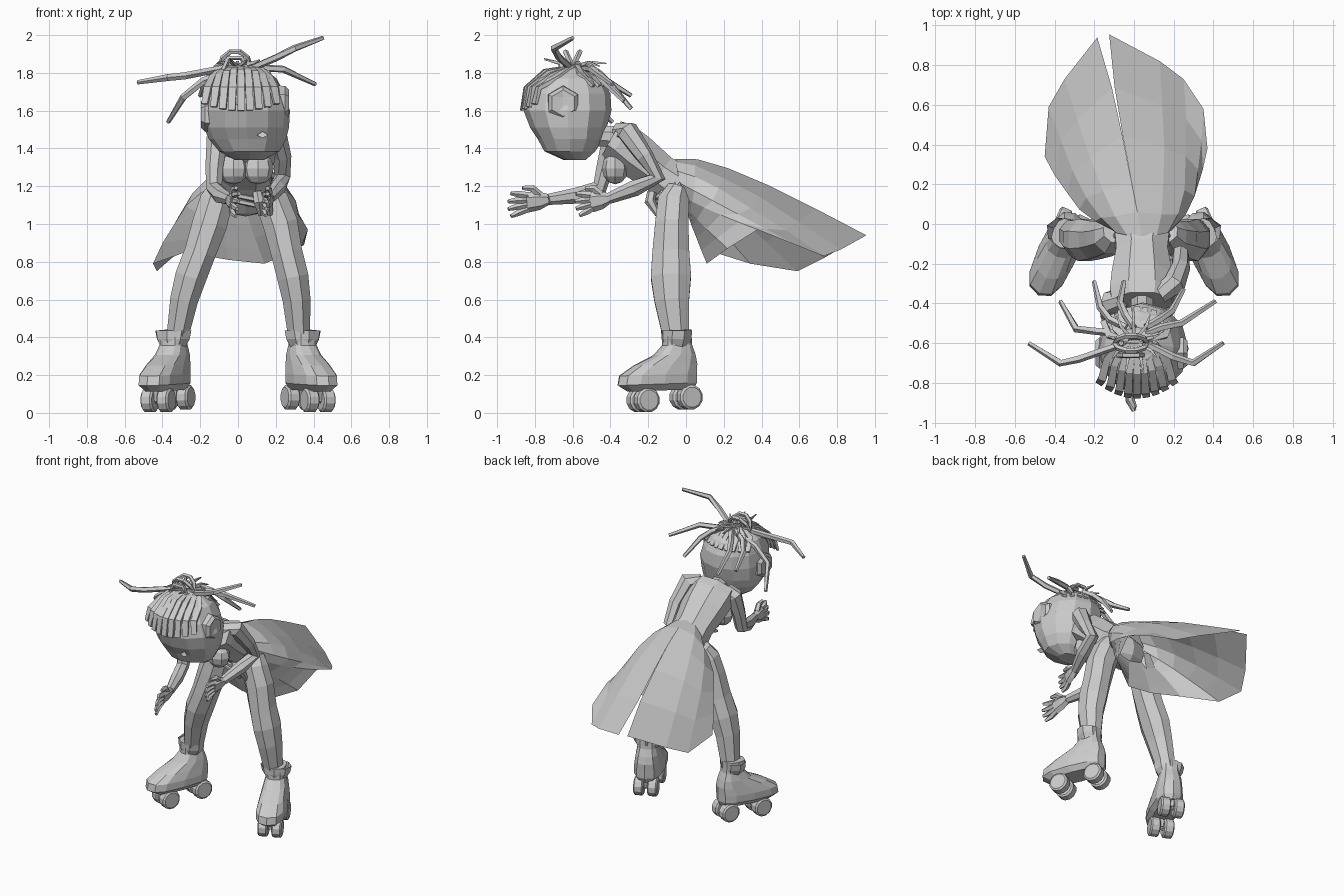
import bpy, math, random
from mathutils import Vector as V

random.seed(4)
if "Cube" in bpy.data.objects:
    bpy.data.objects.remove(bpy.data.objects["Cube"])

grey = bpy.data.materials.new("plain grey")
grey.use_nodes = True
grey.diffuse_color = (0.6, 0.6, 0.6, 1)
grey.node_tree.nodes["Principled BSDF"].inputs["Base Color"].default_value = (0.6, 0.6, 0.6, 1)


def build(name, verts, faces):
    me = bpy.data.meshes.new(name)
    me.from_pydata([tuple(v) for v in verts], [], faces)
    me.materials.append(grey)
    ob = bpy.data.objects.new(name, me)
    bpy.context.collection.objects.link(ob)
    return ob


def loft(name, rings, caps=True, closed=True):
    """Skin a list of equal-length point rings."""
    n = len(rings[0])
    verts = [p for r in rings for p in r]
    faces = []
    for k in range(len(rings) - 1):
        for i in range(n if closed else n - 1):
            j = (i + 1) % n
            faces.append((k * n + i, k * n + j, k * n + n + j, k * n + n + i))
    if caps:
        faces += [tuple(range(n))[::-1], tuple(range(len(verts) - n, len(verts)))]
    return build(name, verts, faces)


def tube(name, pts, radii, sides=6, hint=(0, 0, 1), caps=True):
    """Sweep an elliptical section along a path; radii are numbers or (side, up)."""
    pts = [V(p) for p in pts]
    rings = []
    for k, p in enumerate(pts):
        t = (pts[min(k + 1, len(pts) - 1)] - pts[max(k - 1, 0)]).normalized()
        side = t.cross(V(hint)).normalized()
        up = side.cross(t)
        r = radii[k] if isinstance(radii, list) else radii
        a, b = r if isinstance(r, tuple) else (r, r)
        rings.append([p + side * a * math.cos(s) + up * b * math.sin(s)
                      for s in (math.tau * (i + 0.5) / sides for i in range(sides))])
    return loft(name, rings, caps)


def ball(name, loc, scale, seg=8, rings=6):
    bpy.ops.mesh.primitive_uv_sphere_add(segments=seg, ring_count=rings, location=loc)
    ob = bpy.context.object
    ob.name, ob.scale = name, scale
    ob.data.materials.append(grey)
    return ob


def blunt(v):
    """Square off a circle coordinate."""
    return math.copysign(abs(v) ** .75, v)


# Head: stacked rings of (height, front, back, half width, centre)
head = [(1.34, -.65, -.53, .08, .06), (1.385, -.75, -.48, .16, .06), (1.45, -.785, -.44, .205, .05),
        (1.51, -.825, -.42, .225, .045), (1.60, -.86, -.395, .23, .045), (1.69, -.855, -.40, .21, .035),
        (1.77, -.80, -.44, .175, .025), (1.83, -.69, -.52, .10, .015)]
loft("head", [[V((x + w * math.cos(a), (f + b) / 2 + (b - f) / 2 * math.sin(a), z))
               for a in (math.tau * i / 12 for i in range(12))] for z, f, b, w, x in head])
tube("neck", [(.04, -.54, 1.47), (.04, -.34, 1.46)], .06, 8)
build("mouth_piece", [(.10, -.81, 1.47), (.13, -.81, 1.455), (.16, -.81, 1.47), (.13, -.80, 1.49)],
      [(0, 1, 2, 3)])

# Ear pieces, set nearly flush with the head
for s, x, z, name in ((1, .24, 1.64, "left_ear_piece"), (-1, -.165, 1.58, "right_ear_piece")):
    tube(name, [(x - s * .04, -.65, z), (x + s * .01, -.65, z), (x + s * .03, -.65, z),
                (x + s * .015, -.65, z)], [.095, .09, .07, .055], 6)

# Hair bands over the front and back of the head
for i in range(9):
    u = (i - 4) / 4
    bow = .07 * u * u
    x = .015
    tube("fringe_strip", [(x + .09 * u, -.60, 1.835), (x + .15 * u, -.75 + bow, 1.81 - bow / 2),
                          (x + .175 * u, -.85 + bow, 1.72), (x + .19 * u, -.872 + bow, 1.60 + bow / 2)],
         [(.018, .012), (.025, .016), (.029, .016), (.026, .01)], 4)
    tube("back_strip", [(x + .07 * u, -.58, 1.84), (x + .14 * u, -.49 - bow, 1.80),
                        (x + .17 * u, -.42 - bow, 1.73)], [(.018, .012), (.024, .014), (.02, .01)], 4)

# Long bent feelers and short back strands
feelers = [[(-.05, -.60, 1.83), (-.28, -.68, 1.785), (-.37, -.70, 1.775), (-.53, -.60, 1.75)],
           [(.06, -.60, 1.82), (.20, -.67, 1.88), (.30, -.70, 1.93), (.45, -.60, 1.985)],
           [(.06, -.55, 1.82), (.14, -.52, 1.825), (.24, -.50, 1.82), (.41, -.39, 1.74)],
           [(-.06, -.55, 1.80), (-.18, -.54, 1.76), (-.29, -.53, 1.67), (-.37, -.39, 1.54)],
           [(-.04, -.52, 1.84), (-.12, -.48, 1.81), (-.17, -.42, 1.76), (-.20, -.29, 1.68)],
           [(.0, -.52, 1.84), (-.04, -.46, 1.80), (-.07, -.40, 1.74), (-.05, -.29, 1.61)],
           [(.06, -.52, 1.84), (.13, -.48, 1.81), (.19, -.44, 1.76), (.25, -.33, 1.65)]]
for f in feelers:
    tube("hair_feeler", f, [.018, .02, .019, .012], 5)

# Looped knot on the crown, with small spikes around it
for tilt in (-.5, .5):
    arc = [(-.015 + .08 * math.cos(a), -.60 + tilt * .08 * math.sin(a), 1.83 + .085 * math.sin(a))
           for a in (math.pi * k / 5 for k in range(6))]
    tube("hair_loop", arc, .015, 5, (0, 1, 0))
tube("hair_loop_front", [(-.08, -.66, 1.81), (-.05, -.66, 1.88), (.02, -.66, 1.88), (.05, -.66, 1.81)],
     .015, 5, (0, 1, 0))
for k in range(9):
    a = math.tau * k / 9 + .2
    c, s = math.cos(a), math.sin(a)
    tube("hair_spike", [(.03 * c, -.59 + .03 * s, 1.84), (.10 * c, -.59 + .10 * s, 1.855),
                        (.13 * c, -.59 + .17 * s, 1.85 + random.uniform(-.02, .03))],
         [.012, .011, .004], 4)

# Torso leaning forward, chest and hips
tube("torso", [(.04, -.395, 1.455), (.04, -.35, 1.43), (.04, -.27, 1.365), (.04, -.14, 1.265), (.04, -.05, 1.20)],
     [(.165, .11), (.175, .125), (.165, .13), (.14, .115), (.15, .13)], 8)
for s in (-1, 1):
    ball("breast", (.04 + s * .065, -.375, 1.295), (.085, .07, .085))
ball("hips", (.04, -.06, 1.16), (.16, .11, .12))

# Belt with a hanging pouch
for k in range(2):
    tube("belt_strap", [(-.07, -.10, 1.18 - .03 * k), (.0, -.17, 1.15 - .03 * k), (.09, -.18, 1.13 - .03 * k),
                        (.18, -.10, 1.17 - .03 * k)], .015, 5)
for x in (.10, .15):
    tube("belt_pouch", [(x, -.18, 1.17), (x + .01, -.19, 1.12), (x + .02, -.15, 1.05)], [.025, .03, .015],
         6, (0, 1, 0))

# Skirt: waist ring flowing to a trailing hem, slit at the back
hem = [(-.125, .955, .94), (.13, .82, .865), (.25, .73, .83), (.35, .58, .89), (.37, .38, .97),
       (.33, .22, .87), (.14, .11, .79), (-.05, .11, .81), (-.28, .15, .85), (-.45, .34, .79),
       (-.43, .59, .75), (-.35, .73, .82), (-.185, .94, .94)]
seam_tip = V((-.155, .95, .94))
rings = []
for t in (0, .12, .28, .5, .74, 1):
    ring = []
    for i, h in enumerate(hem):
        a = math.tau * i / (len(hem) - 1)
        edge = i in (0, len(hem) - 1)
        waist = V((.04 + .15 * math.sin(a), -.03 - .03 * math.cos(a), 1.215 + .13 * math.cos(a)))
        end = seam_tip.lerp(V(h), t ** 4) if edge else V(h)
        puff = math.sin(math.pi * t ** .65) * (.065 + (0 if edge else random.uniform(-.01, .01)))
        ring.append(waist.lerp(end, t) + puff * V((math.sin(a), 0, max(math.cos(a), -.2))))
    rings.append(ring)
loft("skirt", rings, caps=False, closed=False)


def hand(side, wrist, tip, spread):
    """Flat palm, four splayed fingers and a thumb."""
    w, t, sp = V(wrist), V(tip), V(spread)
    d = t - w
    nrm = d.cross(sp).normalized()
    knuckle = w + d * .52
    tube(side + "_palm", [w, w + d * .22, knuckle], [(.028, .03), (.028, .05), (.02, .056)], 6, sp)
    for k in range(4):
        u = (k - 1.5) / 1.5
        base = knuckle + sp * u * .036 - d * .04
        end = t + sp * u * .06 - d * .10 * abs(u) - nrm * .01
        tube(side + "_finger", [base, base.lerp(end, .55) + nrm * .008, end], [.018, .018, .011], 5)
    b = w + d * .2 + sp * .03
    tube(side + "_thumb", [b, b + d * .18 + sp * .04, b + d * .42 + sp * .05], [.02, .019, .011], 5)


# Arms: left bent across the body, right reaching forward
arms = {"left": [(.13, -.35, 1.49), (.20, -.31, 1.49), (.235, -.22, 1.36), (.235, -.15, 1.25),
                 (.21, -.27, 1.19), (.165, -.41, 1.135)],
        "right": [(-.06, -.38, 1.47), (-.11, -.39, 1.44), (-.125, -.43, 1.30), (-.125, -.46, 1.19),
                  (-.09, -.58, 1.15), (-.04, -.73, 1.13)]}
for side, path in arms.items():
    tube(side + "_arm", path, [.05, .06, .048, .044, .044, .03], 7, (1, 0, .2))
hand("left", arms["left"][-1], (.14, -.59, 1.10), (.08, -.15, .95))
hand("right", arms["right"][-1], (-.01, -.95, 1.10), (.15, 0, 1))

# Legs, boots and wheels
boot = [(.115, -.045, .34, .07), (.15, -.06, .395, .10), (.20, -.06, .385, .10), (.25, -.06, .30, .09),
        (.30, -.045, .18, .08), (.35, -.025, .13, .068), (.43, -.02, .13, .068)]
for s, side, top in ((1, "left", .16), (-1, "right", .095)):
    mid = (.225, .29, .31) if s > 0 else (.15, .25, .285)
    path = [(s * top, -.04, 1.19), (s * (top + .02), -.065, 1.12), (s * mid[0], -.075, 1.0),
            (s * (mid[0] + mid[1]) / 2, -.08, .85), (s * mid[1], -.08, .72), (s * mid[2], -.075, .60),
            (s * .325, -.05, .38)]
    tube(side + "_leg", path, [(.065, .06), (.095, .09), (.10, .095), (.09, .105), (.09, .115), (.08, .10),
                               (.06, .072)], 8, (0, 1, 0))
    fwd, wide = V((s * .41, -.91, 0)), V((.91, s * .41, 0))
    origin = V((s * .32, .0, 0))
    loft(side + "_boot", [[origin + fwd * ((a + b) / 2 + (b - a) / 2 * blunt(math.cos(q)))
                           + wide * w * blunt(math.sin(q))
                           + V((0, 0, z + .1 * (.12 - (a + b) / 2 * (1 + math.cos(q)) / 2)))
                           for q in (math.tau * i / 12 for i in range(12))] for z, a, b, w in boot])
    # Flared cuff with wide corners
    ankle = origin + fwd * .055
    cuff = []
    for z, f, w in ((.34, .068, .065), (.39, .08, .095), (.435, .08, .105)):
        cuff.append([ankle + fwd * f * math.cos(q) + wide * w * math.sin(q) + V((0, 0, z))
                     for q in (math.tau * k / 8 for k in range(8))])
    loft(side + "_boot_cuff", cuff, caps=False)
    # Two axles, each with a pair of wheels and a bracket
    for f, z, name in ((.0, .083, "rear"), (.25, .068, "front")):
        c = origin + fwd * f + V((0, 0, z))
        tube(f"{side}_{name}_axle", [c - wide * .05, c + wide * .05], .018, 6)
        tube(f"{side}_{name}_bracket", [c, c + V((0, 0, .07))], [.025, .04], 6, (0, 1, 0))
        for o in (-.047, .047):
            p = c + wide * o
            tube(f"{side}_{name}_wheel", [p - wide * .033, p - wide * .024, p + wide * .024, p + wide * .033],
                 [.054, .066, .066, .054], 12)
